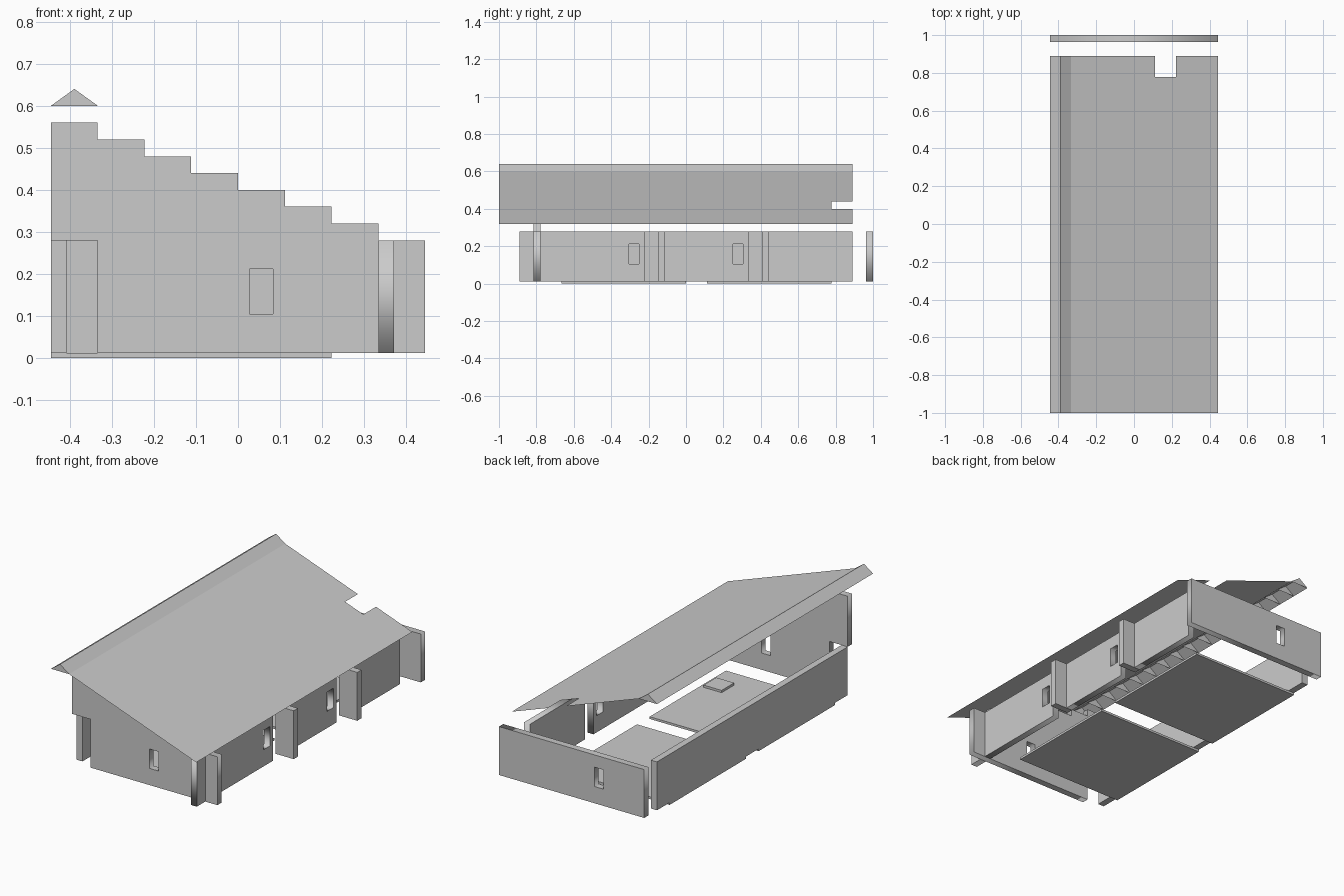
import bpy
import bmesh
from math import pi

if "Cube" in bpy.data.objects:
    bpy.data.objects.remove(bpy.data.objects["Cube"])

C = 1 / 9            # plan grid cell
T = C / 3            # wall thickness
S = 0.04             # stair step height
F = 0.0125           # floor thickness
H = 0.28             # wall top
X0, X1 = -4 * C, 4 * C


def box(name, lo, hi):
    bm = bmesh.new()
    bmesh.ops.create_cube(bm, size=1)
    for v in bm.verts:
        v.co = [lo[i] if v.co[i] < 0 else hi[i] for i in range(3)]
    return finish(name, bm)


def finish(name, bm):
    me = bpy.data.meshes.new(name)
    bm.to_mesh(me)
    bm.free()
    ob = bpy.data.objects.new(name, me)
    bpy.context.collection.objects.link(ob)
    return ob


def rect(a0, a1, z0, z1):
    return [(a0, z0), (a1, z0), (a1, z1), (a0, z1)]


def window(center):
    return rect(center - C / 4, center + C / 4, 0.105, 0.212)


def wall(name, loops, loc, along_y=False):
    """Upright slab from an outline plus holes, centred on loc."""
    cu = bpy.data.curves.new(name, 'CURVE')
    cu.dimensions = '2D'
    cu.fill_mode = 'BOTH'
    cu.extrude = T / 2
    for pts in loops:
        sp = cu.splines.new('POLY')
        sp.points.add(len(pts) - 1)
        for p, (a, z) in zip(sp.points, pts):
            p.co = (a, z, 0, 1)
        sp.use_cyclic_u = True
    ob = bpy.data.objects.new(name, cu)
    bpy.context.collection.objects.link(ob)
    ob.location = loc
    ob.rotation_euler = (pi / 2, 0, pi / 2 if along_y else 0)
    bpy.ops.object.select_all(action='DESELECT')
    ob.select_set(True)
    bpy.context.view_layer.objects.active = ob
    bpy.ops.object.convert(target='MESH')


# Front wall: stepped gable with doorway at the left
outline = [(X0 + C, F), (X1, F), (X1, H)]
for i in range(7):
    x = X1 - (i + 1) * C
    outline += [(x, H + i * S), (x, H + (i + 1) * S)]
outline += [(X0, H + 7 * S), (X0, H), (X0 + C, H)]
wall("front_gable_wall", [outline, window(C / 2)], (0, -7 * C - T / 2, 0))

# Back wall
wall("back_wall", [rect(X0, X1, F, H), window(-1.5 * C)], (0, 1 - T / 2, 0))

# Left wall
box("left_wall", (X0, -7 * C, F), (X0 + T, 8 * C, H))

# Right wall segments, two with windows
xr = X1 - C + T / 2
wall("right_wall_front", [rect(-8 * C, -2 * C, F, H), window(-2.5 * C)], (xr, 0, 0), True)
wall("right_wall_middle", [rect(-C, 3 * C, F, H), window(2.5 * C)], (xr, 0, 0), True)
wall("right_wall_back", [rect(4 * C, 8 * C, F, H)], (xr, 0, 0), True)

# Buttress fins between the right wall segments
for i, y in enumerate((-C, 4 * C)):
    box(f"buttress_{i + 1}", (X1 - C, y - T, F), (X1, y, H))

# Floor slabs and small plate
box("floor_front", (X0, -6 * C, 0), (2 * C, 0, F))
box("floor_back", (X0, C, 0), (2 * C, 7 * C, F))
box("floor_plate", (0.09, -0.55, F), (0.20, -0.44, 2 * F))

# Roof sheet: one quad per cell, with a notch at the back
bm = bmesh.new()
profile = [(X0, 0.6), (X0 + C / 2, 0.64)]
profile += [(X0 + (i + 1) * C, 0.6 - i * S) for i in range(8)]
for j in range(17):
    y0, y1 = -1 + j * C, -1 + (j + 1) * C
    for k in range(len(profile) - 1):
        if j == 16 and k == 6:
            continue
        (xa, za), (xb, zb) = profile[k], profile[k + 1]
        bm.faces.new([bm.verts.new(p) for p in
                      ((xa, y0, za), (xb, y0, zb), (xb, y1, zb), (xa, y1, za))])
bmesh.ops.remove_doubles(bm, verts=bm.verts, dist=1e-4)
finish("roof_sheet", bm)

# Triangular ribs inside the ridge cap
bm = bmesh.new()
for j in range(18):
    bm.faces.new([bm.verts.new((x, -1 + j * C, z)) for x, z in profile[:3]])
finish("ridge_ribs", bm)
